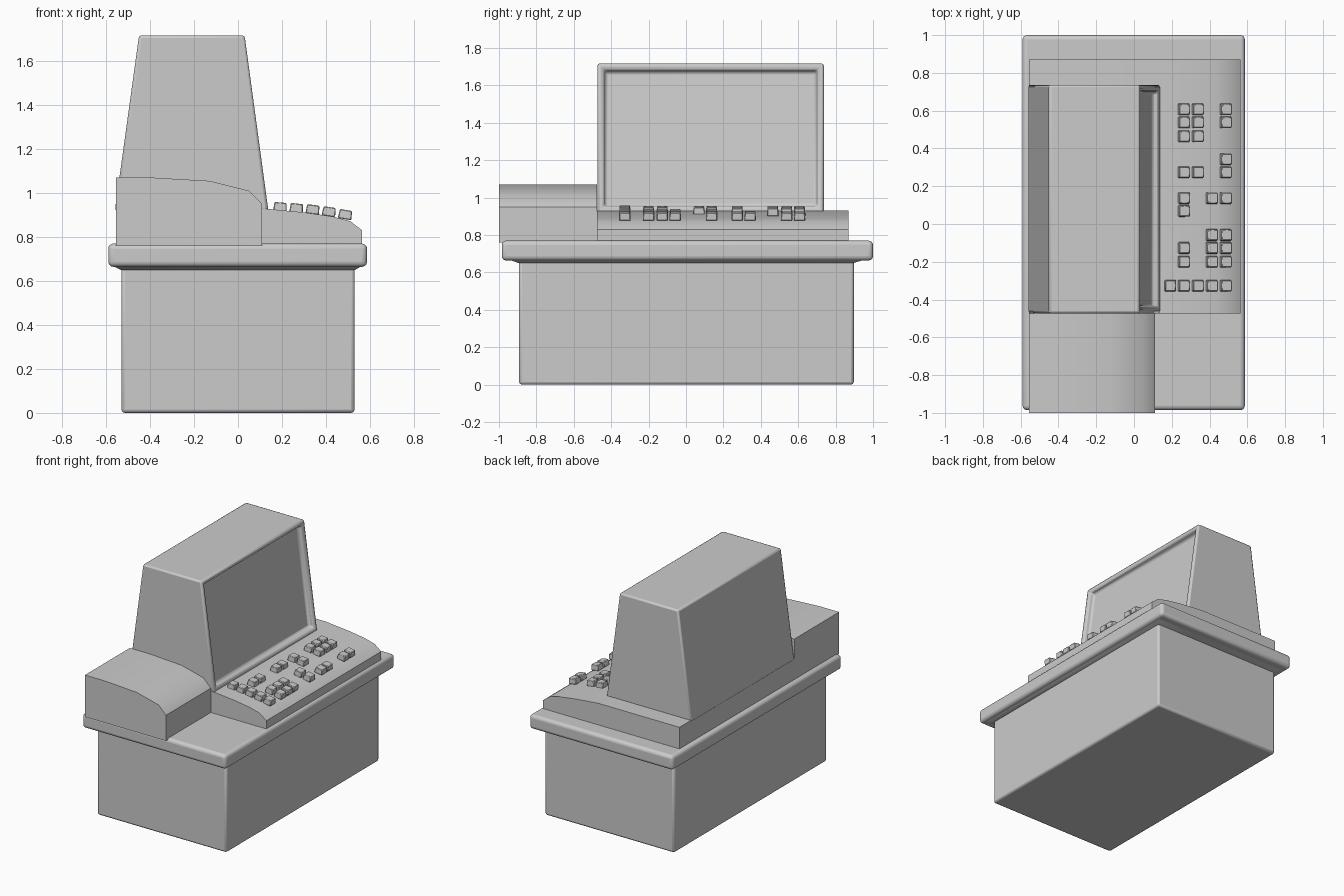
import bpy, bmesh, math
from mathutils import Matrix

if "Cube" in bpy.data.objects:
    bpy.data.objects.remove(bpy.data.objects["Cube"])


def finish(name, bm, bevel=0, segments=2):
    bmesh.ops.recalc_face_normals(bm, faces=bm.faces)
    me = bpy.data.meshes.new(name)
    bm.to_mesh(me)
    bm.free()
    ob = bpy.data.objects.new(name, me)
    bpy.context.collection.objects.link(ob)
    if bevel:
        m = ob.modifiers.new("bevel", "BEVEL")
        m.width, m.segments = bevel, segments
        m.limit_method, m.angle_limit = "ANGLE", math.radians(40)
    bpy.ops.object.select_all(action="DESELECT")
    ob.select_set(True)
    bpy.context.view_layer.objects.active = ob
    bpy.ops.object.shade_smooth_by_angle(angle=math.radians(35))
    return ob


def box_bm(x0, x1, y0, y1, z0, z1):
    bm = bmesh.new()
    m = Matrix.Translation(((x0 + x1) / 2, (y0 + y1) / 2, (z0 + z1) / 2))
    bmesh.ops.create_cube(bm, size=1, matrix=m @ Matrix.Diagonal((x1 - x0, y1 - y0, z1 - z0, 1)))
    return bm


def prism_bm(profile, y0, y1):
    """Extrude an (x, z) profile along y."""
    bm = bmesh.new()
    face = bm.faces.new([bm.verts.new((x, y0, z)) for x, z in profile])
    ext = bmesh.ops.extrude_face_region(bm, geom=[face])
    bmesh.ops.translate(bm, vec=(0, y1 - y0, 0),
                        verts=[v for v in ext["geom"] if isinstance(v, bmesh.types.BMVert)])
    bmesh.ops.recalc_face_normals(bm, faces=bm.faces)
    return bm


# cabinet
finish("cabinet", box_bm(-0.53, 0.53, -0.893, 0.897, 0, 0.67), 0.015)

# flared lip under the counter
lip = box_bm(-0.575, 0.57, -0.955, 0.965, 0.65, 0.672)
for v in lip.verts:
    if v.co.z < 0.66:
        v.co.x = math.copysign(0.532, v.co.x)
        v.co.y = math.copysign(0.895, v.co.y)
finish("counter_lip", lip)

# counter top
finish("counter", box_bm(-0.59, 0.587, -0.985, 1.0, 0.664, 0.77), 0.024, 4)

# keyboard deck, running under the monitor
deck = [(-0.555, 0.76), (-0.555, 0.93), (0.11, 0.93), (0.3, 0.912),
        (0.43, 0.893), (0.51, 0.872), (0.565, 0.83), (0.565, 0.76)]
finish("keyboard_deck", prism_bm(deck, -0.475, 0.87))

# side housing with a curved top
housing = [(-0.555, 0.76), (-0.555, 1.07), (-0.39, 1.07), (-0.13, 1.055),
           (0.05, 1.01), (0.11, 0.95), (0.11, 0.76)]
finish("side_housing", prism_bm(housing, -1.0, -0.475))

# monitor with recessed screen
bm = prism_bm([(-0.56, 0.92), (-0.45, 1.717), (0.03, 1.717), (0.138, 0.92)], -0.473, 0.737)
front = max(bm.faces, key=lambda f: f.normal.x)
n = front.normal.copy()
bmesh.ops.inset_region(bm, faces=[front], thickness=0.045)
walls = bmesh.ops.inset_region(bm, faces=[front], thickness=0.014)
bmesh.ops.translate(bm, vec=n * -0.04, verts=front.verts)
finish("monitor", bm, 0.012)

# keys: row position -> occupied columns
columns = [(0.192, 0.936), (0.266, 0.931), (0.34, 0.925), (0.414, 0.915), (0.488, 0.902)]
rows = {0.607: "124", 0.538: "124", 0.464: "12", 0.343: "4", 0.274: "124", 0.137: "134",
        0.069: "1", -0.058: "34", -0.127: "134", -0.2: "134", -0.327: "01234"}
keys = bmesh.new()
for y, cols in rows.items():
    for c in map(int, cols):
        x, z = columns[c]
        m = Matrix.Translation((x, y, z)) @ Matrix.Rotation(math.radians(5 + c * 1.2), 4, "Y")
        cube = bmesh.ops.create_cube(keys, size=1)["verts"]
        for v in cube:
            taper = 0.056 if v.co.z > 0 else 0.062
            v.co = m @ Matrix.Diagonal((taper, taper, 0.042, 1)) @ v.co
finish("keys", keys, 0.004, 1)
